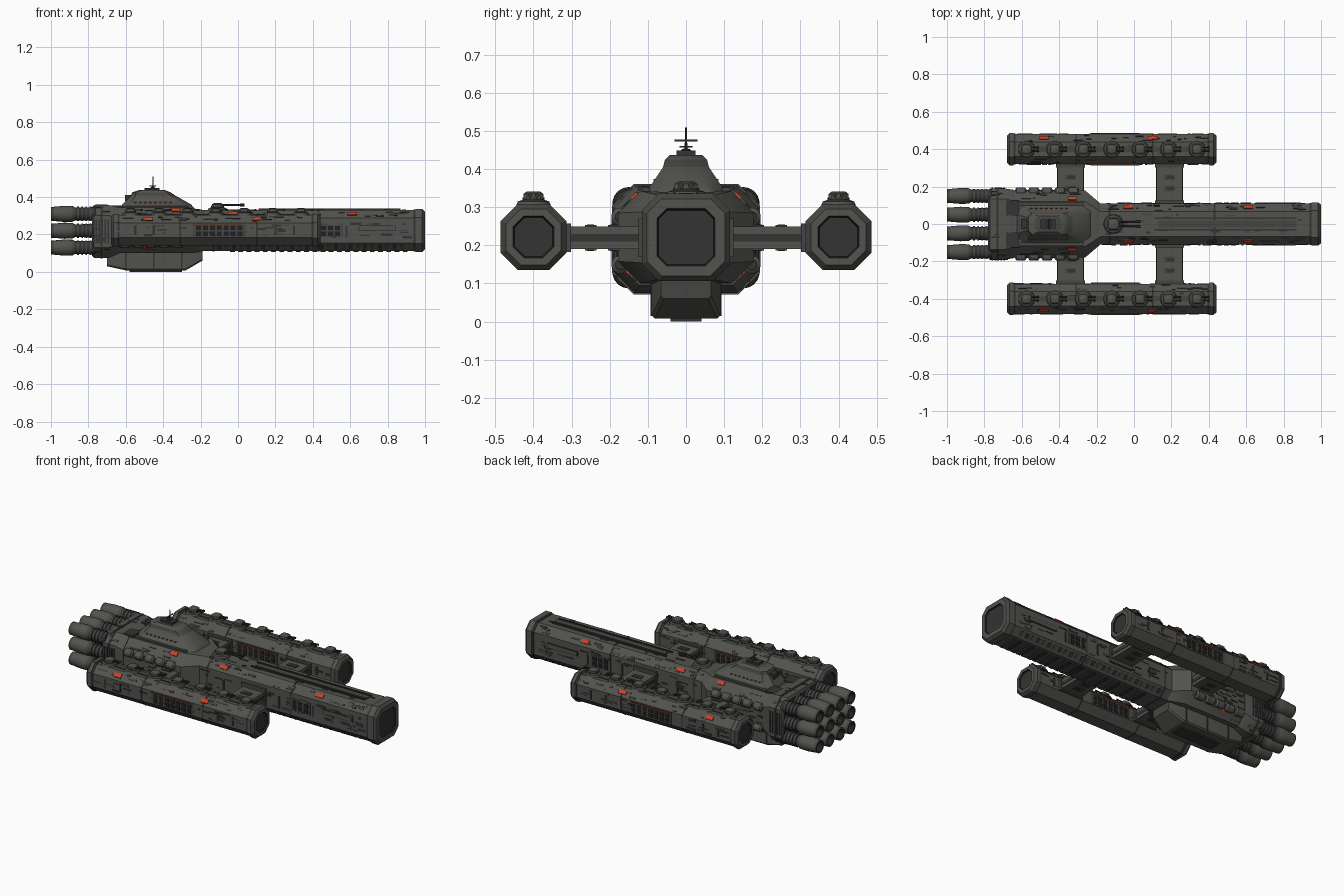
import bpy, bmesh, math, random
from mathutils import Matrix, Vector

random.seed(7)
if "Cube" in bpy.data.objects:
    bpy.data.objects.remove(bpy.data.objects["Cube"], do_unlink=True)

# Materials
GREY, MID, DARK, BLACK, RED, DIM = range(6)
COLOURS = [("hull_grey", (.085, .085, .076)), ("panel_grey", (.06, .06, .054)),
           ("dark_grey", (.033, .033, .034)), ("near_black", (.014, .014, .014)),
           ("marker_red", (.6, .05, .02)), ("dim_red", (.2, .03, .018))]
MATS = []
for label, rgb in COLOURS:
    m = bpy.data.materials.new(label)
    m.use_nodes = True
    m.diffuse_color = (*rgb, 1)
    node = next(n for n in m.node_tree.nodes if n.type == 'BSDF_PRINCIPLED')
    node.inputs["Base Color"].default_value = (*rgb, 1)
    node.inputs["Roughness"].default_value = .7
    MATS.append(m)


def octagon(a0, a1, b0, b1, c):
    return [(a1, b0 + c), (a1, b1 - c), (a1 - c, b1), (a0 + c, b1),
            (a0, b1 - c), (a0, b0 + c), (a0 + c, b0), (a1 - c, b0)]


def grow(sec, d):
    cy, hw, z0, z1, c = sec
    return (cy, hw + d, z0 - d, z1 + d, c + d * .5)


def ring_x(x, sec):
    cy, hw, z0, z1, c = sec
    return [(x, a, b) for a, b in octagon(cy - hw, cy + hw, z0, z1, c)]


def ring_z(z, x0, x1, hw, c):
    return [(a, b, z) for a, b in octagon(x0, x1, -hw, hw, c)]


class Part:
    def __init__(self, name):
        self.name, self.bm = name, bmesh.new()

    def loft(self, rings, mats=GREY, caps=(GREY, GREY)):
        vs = [[self.bm.verts.new(co) for co in r] for r in rings]
        n = len(vs[0])
        for k in range(len(vs) - 1):
            for i in range(n):
                j = (i + 1) % n
                f = self.bm.faces.new((vs[k][i], vs[k][j], vs[k + 1][j], vs[k + 1][i]))
                f.material_index = mats if isinstance(mats, int) else mats[k]
        self.bm.faces.new(vs[0][::-1]).material_index = caps[0]
        self.bm.faces.new(vs[-1]).material_index = caps[1]

    def box(self, centre, size, mat=GREY, basis=None):
        mx = Matrix.Translation(centre) @ (basis or Matrix()) @ Matrix.Diagonal((*size, 1))
        new = bmesh.ops.create_cube(self.bm, size=1, matrix=mx)["verts"]
        for f in {f for v in new for f in v.link_faces}:
            f.material_index = mat

    def lathe(self, centre, axis, profile, mats=GREY, n=16, caps=(DARK, DARK)):
        rings = []
        for d, r in profile:
            ring = []
            for i in range(n):
                a = math.tau * (i + .5) / n
                u, v = r * math.cos(a), r * math.sin(a)
                off = (d, u, v) if axis == 'x' else (u, v, d)
                ring.append(Vector(centre) + Vector(off))
            rings.append(ring)
        self.loft(rings, mats, caps)

    # Thin panel lying on one face of an octagonal hull section
    def plate(self, sec, face, x, t, lx, lw, mat, th=.004):
        pts = ring_x(x, sec)
        a, b = Vector(pts[face]), Vector(pts[(face + 1) % 8])
        u = (b - a).normalized()
        nrm = Vector((0, u.z, -u.y))
        basis = Matrix((Vector((-1, 0, 0)), u, nrm)).transposed().to_4x4()
        self.box(a.lerp(b, t), (lx, lw, th * 2), mat, basis)

    def scatter(self, sec, x0, x1, count, faces):
        for _ in range(count):
            face = random.choice(faces)
            self.plate(sec, face, random.uniform(x0, x1), random.uniform(.12, .88),
                       random.uniform(.012, .06), random.uniform(.005, .014),
                       random.choice((MID, DARK, DARK, GREY)), random.uniform(.002, .004))

    def done(self):
        bmesh.ops.recalc_face_normals(self.bm, faces=self.bm.faces)
        me = bpy.data.meshes.new(self.name)
        self.bm.to_mesh(me)
        self.bm.free()
        for m in MATS:
            me.materials.append(m)
        ob = bpy.data.objects.new(self.name, me)
        bpy.context.collection.objects.link(ob)
        bpy.ops.object.select_all(action='DESELECT')
        ob.select_set(True)
        bpy.context.view_layer.objects.active = ob
        bpy.ops.object.shade_smooth_by_angle(angle=math.radians(30))


SIDE, TOP_EDGE, LOW_EDGE = {1: 0, -1: 4}, {1: 1, -1: 3}, {1: 7, -1: 5}
UPPER = [0, 0, 1, 2, 3, 4, 4]


def up(s, t):
    return t if s > 0 else 1 - t


# Raised collar closing a hull end, with a recessed dark face
def end_cap(p, x, d, sec, depth, inset):
    p.loft([ring_x(x - d * depth, grow(sec, .006)), ring_x(x - d * .015, grow(sec, .006)),
            ring_x(x, grow(sec, -.008)), ring_x(x, grow(sec, -inset)),
            ring_x(x - d * .008, grow(sec, -inset - .004))],
           [GREY, MID, GREY, BLACK], (MID, DARK))
    p.loft([ring_x(x - d * (depth + .012), grow(sec, .003)),
            ring_x(x - d * depth, grow(sec, .003))], DARK)


# Two rows of dark launch cells in a frame
def cell_bay(p, sec, s, x, cols, warm):
    p.plate(sec, SIDE[s], x, .5, cols * .037 + .02, .074, MID, .003)
    for i in range(cols):
        for t in (-.2, .16):
            p.plate(sec, SIDE[s], x + (i - (cols - 1) / 2) * .037,
                    up(s, .5 + t * .085 / (sec[3] - sec[2] - 2 * sec[4])), .026, .024, BLACK, .006)
    if warm:
        p.plate(sec, SIDE[s], x, up(s, .86), cols * .037, .006, DIM, .006)


def turret(p, x, y, z, k=1.0):
    p.lathe((x, y, z), 'z', [(0, .046 * k), (.01, .042 * k), (.014, .03 * k), (.02, .03 * k)],
            [GREY, MID, DARK], caps=(DARK, DARK))
    p.loft([[(x + a * k, y + b * k, z + h) for a, b in octagon(-w, w, -w, w, .009)]
            for h, w in ((.018, .027), (.03, .026), (.036, .018))], [GREY, MID], (GREY, GREY))
    for s in (-1, 1):
        p.lathe((x, y + s * .009 * k, z + .026), 'x',
                [(.02 * k, .004), (.055 * k, .004), (.055 * k, .006), (.066 * k, .006)], DARK, 8)


# Main hull
hull = Part("main_hull")
HULL = (0, .11, .112, .33, .042)
hull.loft([ring_x(-.7, HULL), ring_x(.95, HULL)])
end_cap(hull, 1, 1, HULL, .05, .034)
for x in (-.13, .43):
    hull.loft([ring_x(x - .005, grow(HULL, .002)), ring_x(x + .005, grow(HULL, .002))], DARK)
hull.scatter(HULL, -.15, .92, 190, UPPER)
for s in (-1, 1):
    for x in (-.03, .61):
        hull.plate(HULL, TOP_EDGE[s], x, .5, .05, .022, RED, .006)
    cell_bay(hull, HULL, s, .495, 3, False)
    hull.plate(HULL, SIDE[s], .745, up(s, .6), .2, .03, DARK, .003)
    hull.plate(HULL, SIDE[s], .745, up(s, .6), .19, .02, GREY, .005)
    for x in (-.02, .2, .35, .58):
        hull.plate(HULL, SIDE[s], x, up(s, .45), .012, .06, DARK)
    for i in range(26):
        hull.plate(HULL, LOW_EDGE[s], -.1 + i * .039, .5, .022, .03, (DARK, MID)[i % 2], .005)
    hull.box((.49, s * .03, .332), (.76, .008, .012), DARK)
for i in range(22):
    hull.box((-.03 + i * .044, 0, .112), (.026, .1, .01), (DARK, MID)[i % 2])
hull.box((.5, 0, .332), (.74, .036, .01), MID)
hull.done()

# Stern body and engine block
stern = Part("stern_body")
BODY = (0, .178, .1, .343, .058)
BLOCK = (0, .19, .075, .357, .055)
stern.loft([ring_x(-.66, BODY), ring_x(-.26, BODY), ring_x(-.18, HULL)], caps=(DARK, GREY))
stern.loft([ring_x(-.78, grow(BLOCK, -.012)), ring_x(-.77, BLOCK), ring_x(-.69, BLOCK),
            ring_x(-.64, grow(BODY, .004))], [MID, GREY, GREY], (DARK, GREY))
stern.loft([ring_x(-.735, grow(BLOCK, .004)), ring_x(-.725, grow(BLOCK, .004))], DARK)
stern.scatter(BODY, -.62, -.29, 90, UPPER + [5, 7])
stern.scatter(BLOCK, -.755, -.7, 30, UPPER + [5, 7])
for s in (-1, 1):
    stern.plate(BODY, TOP_EDGE[s], -.33, up(s, .75), .045, .022, RED, .006)
    stern.plate(BODY, LOW_EDGE[s], -.5, up(s, .6), .045, .02, RED, .006)
    for i in range(5):
        for z in (.275, .15):
            stern.lathe((-.635 + i * .07, s * .172, z), 'x',
                        [(0, .014), (.008, .024), (.052, .024), (.06, .014)], GREY, 12)
        stern.plate(BLOCK, SIDE[s], -.758 + i * .016, .5, .007, .13, DARK, .005)
    stern.box((-.65, s * .085, .35), (.07, .08, .012), DARK)
    stern.box((-.45, s * .105, .345), (.36, .02, .014), MID)
stern.done()

# Engines, four across and three high
engines = Part("engines")
for y in (-.15, -.05, .05, .15):
    for z in (.13, .22, .31):
        engines.lathe((0, y, z), 'x',
                      [(-.76, .036), (-.87, .034), (-.885, .042), (-.93, .043), (-.985, .038),
                       (-1, .038), (-1, .03), (-.96, .024)],
                      [DARK, MID, GREY, GREY, MID, GREY, BLACK], 18, (DARK, BLACK))
        for i in range(4):
            x = -.86 + i * .022
            engines.lathe((x, y, z), 'x', [(0, .039), (.01, .039)], MID, 18)
engines.done()

# Bridge tower and mast
bridge = Part("bridge_tower")
bridge.loft([ring_z(.335, -.63, -.23, .12, .05), ring_z(.36, -.62, -.25, .09, .04),
             ring_z(.405, -.575, -.33, .06, .025), ring_z(.425, -.565, -.36, .055, .02),
             ring_z(.437, -.53, -.39, .042, .02)], [GREY, GREY, MID, GREY], (GREY, MID))
bridge.box((-.46, 0, .442), (.08, .05, .014), DARK)
bridge.box((-.58, 0, .395), (.05, .05, .03), DARK)
for s in (-1, 1):
    for i in range(8):
        bridge.box((-.55 + i * .027, s * .082, .372), (.012, .006, .005), DIM)
bridge.lathe((-.455, 0, .44), 'z', [(0, .02), (.012, .012), (.014, .004), (.045, .003), (.071, .002)],
             DARK, 8)
bridge.lathe((-.455, 0, .457), 'z', [(0, .018), (.004, .018)], DARK, 12)
bridge.box((-.455, 0, .475), (.006, .06, .004), DARK)
bridge.done()

# Ventral bay
keel = Part("ventral_bay")
keel.loft([ring_x(-.7, (0, .085, .03, .13, .008)), ring_x(-.6, (0, .09, .008, .13, .008)),
           ring_x(-.28, (0, .09, .008, .13, .008)), ring_x(-.19, (0, .066, .06, .13, .008))],
          caps=(DARK, MID))
keel.box((-.44, 0, .005), (.28, .08, .01), DARK)
for s in (-1, 1):
    for x in (-.6, -.45, -.3):
        keel.box((x, s * .09, .065), (.008, .006, .1), DARK)
keel.done()

# Forward deck gun
gun = Part("deck_gun")
turret(gun, -.11, 0, .331, 1.15)
for s in (-1, 1):
    gun.lathe((0, s * .012, .357), 'x', [(-.1, .005), (.01, .005), (.01, .008), (.035, .008)], DARK, 8)
gun.done()

# Side pods with turret rows, and their struts
for s, side in ((1, "left"), (-1, "right")):
    pod = Part(side + "_pod")
    POD = (s * .4, .08, .141, .303, .042)
    pod.loft([ring_x(-.65, POD), ring_x(.41, POD)])
    end_cap(pod, .44, 1, POD, .035, .026)
    end_cap(pod, -.68, -1, POD, .035, .026)
    for x in (-.31, .1):
        pod.loft([ring_x(x - .004, grow(POD, .002)), ring_x(x + .004, grow(POD, .002))], DARK)
    pod.scatter(POD, -.62, .38, 110, UPPER)
    pod.box((-.12, s * .4, .304), (1, .03, .01), MID)
    for i in range(7):
        turret(pod, -.575 + i * .152, s * .4, .305)
    for q in (-1, 1):
        cell_bay(pod, POD, q, -.1, 7, True)
        for x in (-.55, -.45, .2, .3):
            pod.plate(POD, SIDE[q], x, .5, .012, .05, DARK)
    for x in (-.48, .1):
        pod.plate(POD, TOP_EDGE[s], x, .5, .048, .022, RED, .006)
    pod.done()

    struts = Part(side + "_struts")
    for x in (-.34, .19):
        struts.box((x, s * .21, .22), (.14, .26, .058))
        struts.box((x, s * .21, .22), (.144, .26, .02), DARK)
        struts.box((x, s * .312, .22), (.156, .02, .074), MID)
        struts.box((x, s * .115, .22), (.156, .02, .1), MID)
        for y in (.19, .25):
            struts.box((x, s * y, .22), (.06, .03, .068), MID)
            struts.box((x + .005, s * y, .22), (.04, .018, .07), DARK)
    struts.done()
